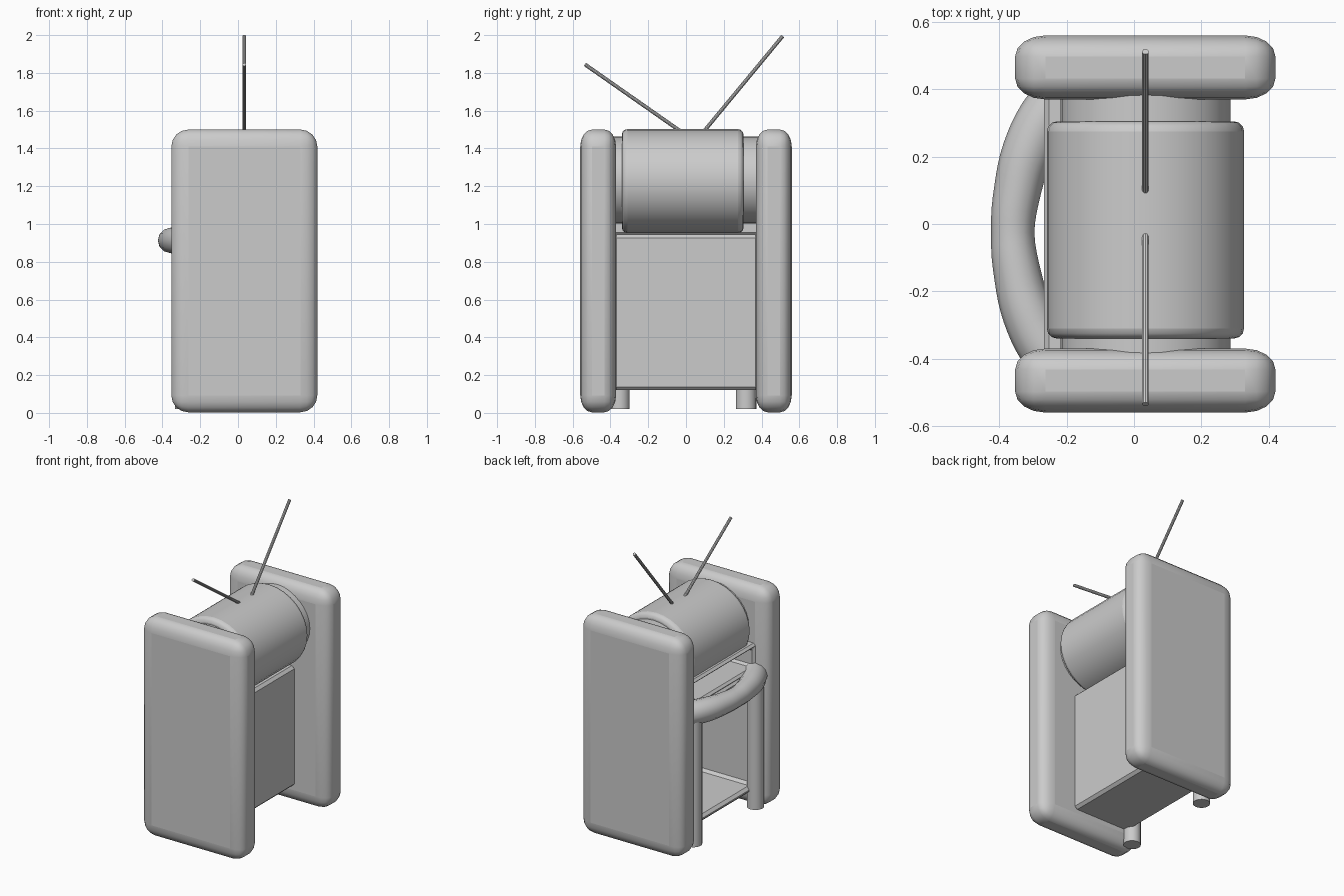
import bpy, bmesh, math
from mathutils import Vector

if "Cube" in bpy.data.objects:
    bpy.data.objects.remove(bpy.data.objects["Cube"])


def make_object(name, bm, smooth=True):
    bmesh.ops.recalc_face_normals(bm, faces=bm.faces)
    mesh = bpy.data.meshes.new(name)
    bm.to_mesh(mesh)
    bm.free()
    ob = bpy.data.objects.new(name, mesh)
    bpy.context.collection.objects.link(ob)
    bpy.ops.object.select_all(action='DESELECT')
    bpy.context.view_layer.objects.active = ob
    ob.select_set(True)
    if smooth:
        bpy.ops.object.shade_smooth_by_angle(angle=math.radians(35))
    return ob


def bevel(ob, width, segments):
    m = ob.modifiers.new("rounding", 'BEVEL')
    m.width, m.segments = width, segments
    m.limit_method = 'ANGLE'
    m.angle_limit = math.radians(40)


def box_bm(lo, hi):
    bm = bmesh.new()
    bmesh.ops.create_cube(bm, size=1)
    for v in bm.verts:
        v.co = Vector([(a + b) / 2 + c * (b - a) for a, b, c in zip(lo, hi, v.co)])
    return bm


def rod(name, start, end, radius, sides, squash=1.0):
    """Cylinder between two points; squash scales its vertical radius."""
    a, b = Vector(start), Vector(end)
    d = b - a
    bm = bmesh.new()
    bmesh.ops.create_cone(bm, cap_ends=True, segments=sides,
                          radius1=radius, radius2=radius, depth=d.length)
    rot = d.to_track_quat('Z', 'Y')
    for v in bm.verts:
        p = rot @ v.co
        p.z *= squash
        v.co = p + (a + b) / 2
    return make_object(name, bm)


def open_box(name, lo, hi, wall):
    """Box hollowed out from its -x side."""
    bm = box_bm(lo, hi)
    bm.normal_update()
    face = min(bm.faces, key=lambda f: f.calc_center_median().x)
    bmesh.ops.inset_individual(bm, faces=[face], thickness=wall)
    new = bmesh.ops.extrude_discrete_faces(bm, faces=[face])['faces'][0]
    bmesh.ops.translate(bm, verts=new.verts, vec=(hi[0] - lo[0] - 0.04, 0, 0))
    ob = make_object(name, bm, False)
    bevel(ob, 0.018, 1)
    return ob


# Rounded slabs at the front and back, with edges rounded less in depth
squeeze = 1.45
for name, y in (("front_slab", -0.465), ("back_slab", 0.465)):
    half_depth = 0.095 * squeeze
    slab = make_object(name, box_bm((-0.353, -half_depth, 0.003), (0.42, half_depth, 1.5)))
    slab.location.y = y
    slab.scale.y = 1 / squeeze
    bevel(slab, 0.09, 4)

# Big drum and the thinner axle that joins the slabs
drum = rod("drum", (0.034, -0.34, 1.227), (0.034, 0.305, 1.227), 0.293, 32, 0.94)
bevel(drum, 0.03, 3)
rod("drum_axle", (0.034, -0.42, 1.232), (0.034, 0.42, 1.232), 0.252, 32, 0.915)

# Hollow cabinet and the slotted shelf above it
open_box("cabinet", (-0.268, -0.385, 0.12), (0.17, 0.385, 0.945), 0.065)
open_box("upper_shelf", (-0.268, -0.385, 0.94), (0.0, 0.385, 1.125), 0.042)

# Round legs beside the opening
for name, y in (("front_leg", -0.352), ("back_leg", 0.318)):
    rod(name, (-0.28, y, 0.02), (-0.28, y, 0.92), 0.054, 20)

# Bowed handle across the open side, thicker towards its ends
half = [(-0.36, 0, 1), (-0.345, 0.13, 1.1), (-0.315, 0.24, 1.2),
        (-0.265, 0.34, 1.25), (-0.2, 0.42, 1.25)]
path = [(x, -y, r) for x, y, r in reversed(half[1:])] + half
curve = bpy.data.curves.new("handle_path", 'CURVE')
curve.dimensions = '3D'
curve.bevel_depth = 0.064
curve.bevel_resolution = 4
curve.resolution_u = 4
curve.use_fill_caps = True
spline = curve.splines.new('BEZIER')
spline.bezier_points.add(len(path) - 1)
for p, (x, y, r) in zip(spline.bezier_points, path):
    p.co = (x, y - 0.025, 0.913)
    p.handle_left_type = p.handle_right_type = 'AUTO'
    p.radius = r
handle = bpy.data.objects.new("handle", curve)
bpy.context.collection.objects.link(handle)

# Pair of thin aerials on top of the drum
rod("front_aerial", (0.034, -0.02, 1.485), (0.034, -0.535, 1.845), 0.01, 10)
rod("back_aerial", (0.034, 0.09, 1.485), (0.034, 0.512, 1.995), 0.01, 10)
